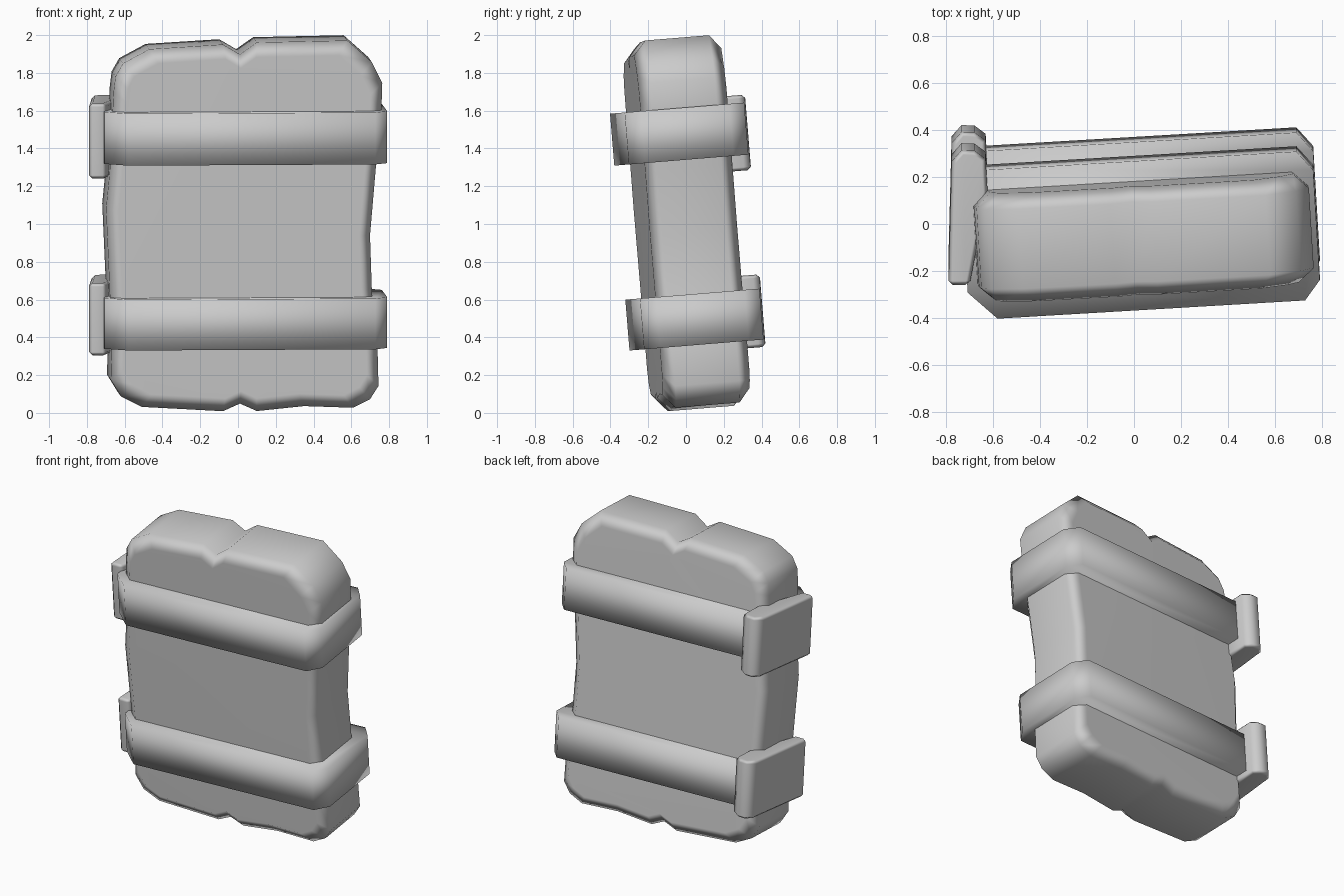
import bpy, bmesh
from math import radians
from mathutils import Matrix

cube = bpy.data.objects.get("Cube")
if cube:
    bpy.data.objects.remove(cube, do_unlink=True)

grey = bpy.data.materials.new("plain_grey")
grey.use_nodes = True
grey.diffuse_color = (0.6, 0.6, 0.6, 1)
grey.node_tree.nodes["Principled BSDF"].inputs["Base Color"].default_value = (0.6, 0.6, 0.6, 1)

# The whole roll leans forward and is turned slightly
POSE = (Matrix.Translation((0, 0, 1)) @ Matrix.Rotation(radians(4.7), 4, 'X')
        @ Matrix.Rotation(radians(3.4), 4, 'Z'))


def loft(name, rings):
    """Skin a list of equal rings and cap both ends."""
    bm = bmesh.new()
    loops = [[bm.verts.new(p) for p in ring] for ring in rings]
    count = len(loops[0])
    for a, b in zip(loops, loops[1:]):
        for i in range(count):
            j = (i + 1) % count
            bm.faces.new((a[i], a[j], b[j], b[i]))
    bm.faces.new(loops[0])
    bm.faces.new(loops[-1])
    bmesh.ops.recalc_face_normals(bm, faces=bm.faces)
    for face in bm.faces:
        face.smooth = True
    mesh = bpy.data.meshes.new(name)
    bm.to_mesh(mesh)
    bm.free()
    mesh.materials.append(grey)
    obj = bpy.data.objects.new(name, mesh)
    bpy.context.collection.objects.link(obj)
    obj.matrix_world = POSE
    return obj


# Padded body: worn outline with a notch in the top and bottom, chamfered front and back
outline = [(-0.67, 0.72), (-0.66, 0.80), (-0.62, 0.87), (-0.48, 0.945), (-0.09, 0.968),
           (0, 0.915), (0.09, 0.978), (0.57, 0.986), (0.70, 0.87), (0.755, 0.76),
           (0.75, 0.6), (0.72, 0.3), (0.69, -0.05), (0.70, -0.35), (0.73, -0.65),
           (0.735, -0.85), (0.69, -0.92), (0.60, -0.965), (0.34, -0.955), (0.09, -0.98),
           (0, -0.94), (-0.09, -0.98), (-0.52, -0.955), (-0.63, -0.90), (-0.685, -0.81),
           (-0.68, -0.65), (-0.69, -0.35), (-0.71, 0.1), (-0.69, 0.3)]


def body_ring(y, sx, sz):
    return [(0.02 + (x - 0.02) * sx, y, z * sz) for x, z in outline]


body = loft("padded_body", [body_ring(-0.232, 0.91, 0.925), body_ring(-0.17, 1, 1),
                            body_ring(0.17, 1, 1), body_ring(0.232, 0.91, 0.925)])
body.modifiers.new("even_shading", 'WEIGHTED_NORMAL')

# Straps and the clasp plates on their right ends
strap_plan = [(-0.60, -0.318), (0.71, -0.318), (0.777, -0.235), (0.777, 0.235),
              (0.71, 0.318), (-0.62, 0.318), (-0.72, 0.22), (-0.72, -0.20)]
clasp_plan = [(-0.80, -0.16), (-0.71, -0.165), (-0.61, 0.227), (-0.61, 0.367),
              (-0.655, 0.405), (-0.71, 0.41), (-0.755, 0.365)]


def band(name, plan, z, height):
    return loft(name, [[(x, y, z + s * height / 2) for x, y in plan] for s in (-1, 1)])


for level, strap_z, strap_h, clasp_z, clasp_h in (("upper", 0.477, 0.276, 0.457, 0.40),
                                                  ("lower", -0.508, 0.27, -0.49, 0.385)):
    band(level + "_strap", strap_plan, strap_z, strap_h)
    clasp = band(level + "_clasp", clasp_plan, clasp_z, clasp_h)
    bevel = clasp.modifiers.new("worn_edges", 'BEVEL')
    bevel.width = 0.018
    bevel.segments = 1
    bevel.limit_method = 'ANGLE'
    bevel.angle_limit = radians(60)
    clasp.modifiers.new("even_shading", 'WEIGHTED_NORMAL')
